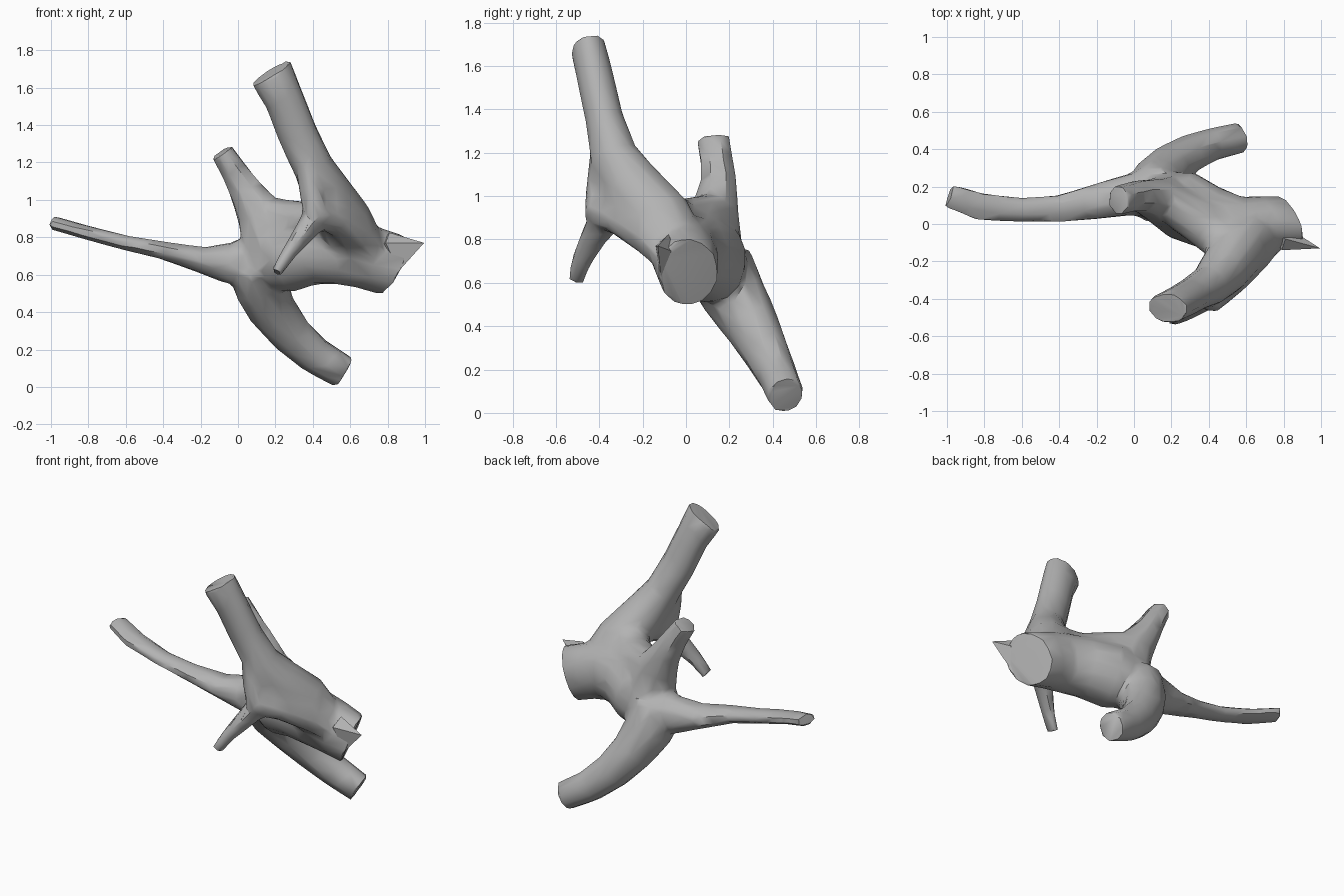
import bpy, bmesh, math
from mathutils import Vector

if "Cube" in bpy.data.objects:
    bpy.data.objects.remove(bpy.data.objects["Cube"])

grey = bpy.data.materials.new("stone grey")
grey.diffuse_color = (0.45, 0.45, 0.45, 1)
grey.use_nodes = True
grey.node_tree.nodes["Principled BSDF"].inputs["Base Color"].default_value = grey.diffuse_color


def tube(bm, stops, up=(0, 0, 1), sides=10):
    """Loft rings along a path; each stop is x, y, z, side radius, up radius."""
    pts = [Vector(s[:3]) for s in stops]
    rings = []
    for i, s in enumerate(stops):
        d = (pts[min(i + 1, len(pts) - 1)] - pts[max(i - 1, 0)]).normalized()
        side = d.cross(Vector(up)).normalized()
        top = side.cross(d)
        ring = []
        for k in range(sides):
            a = 2 * math.pi * (k + 0.5) / sides
            ring.append(bm.verts.new(pts[i] + side * s[3] * math.cos(a) + top * s[4] * math.sin(a)))
        rings.append(ring)
    for a, b in zip(rings, rings[1:]):
        for k in range(sides):
            n = (k + 1) % sides
            bm.faces.new((a[k], a[n], b[n], b[k]))
    bm.faces.new(rings[0][::-1])
    bm.faces.new(rings[-1])
    return rings


def finish(bm, name):
    bmesh.ops.recalc_face_normals(bm, faces=bm.faces)
    me = bpy.data.meshes.new(name)
    bm.to_mesh(me)
    bm.free()
    me.materials.append(grey)
    ob = bpy.data.objects.new(name, me)
    bpy.context.collection.objects.link(ob)
    bpy.ops.object.select_all(action='DESELECT')
    ob.select_set(True)
    bpy.context.view_layer.objects.active = ob
    return ob


bm = bmesh.new()
# thick trunk from the cut end to the rear fork
trunk = tube(bm, [(.82, .01, .65, .14, .165), (.68, .0, .70, .15, .175), (.56, -.005, .73, .155, .185),
                  (.40, .035, .735, .175, .19), (.25, .105, .70, .19, .20), (.09, .16, .67, .12, .14)], sides=14)
# slanted cut on the trunk end
for v in trunk[0]:
    v.co.x = .755 - .40 * (v.co.y - .02) + .42 * (v.co.z - .49)
# large upper arm
arm = tube(bm, [(.178, -.45, 1.685, .082, .115), (.25, -.415, 1.53, .087, .107), (.32, -.375, 1.35, .09, .108),
                (.40, -.33, 1.18, .112, .108), (.48, -.245, 1.03, .147, .135), (.57, -.125, .885, .165, .15),
                (.66, -.03, .74, .13, .13)], up=(1, 0, 0), sides=12)
# slanted cut on the arm end
for v in arm[0]:
    v.co.z = 1.68 + .62 * (v.co.x - .178) + .30 * (v.co.y + .45)
# rib running down the front of the arm and back to the trunk
tube(bm, [(.37, -.37, 1.22, .07, .07), (.39, -.395, 1.05, .065, .065), (.41, -.405, .935, .075, .075),
          (.53, -.29, .895, .09, .09), (.65, -.15, .81, .10, .10), (.74, -.06, .71, .08, .08)],
     up=(1, -.6, .3), sides=8)
# saddle between the arm and the short branch
tube(bm, [(.15, .13, .92, .10, .10), (.28, .06, .89, .12, .11), (.40, -.03, .88, .12, .11),
          (.52, -.12, .92, .12, .12)], sides=10)
# small hanging twig under the upper arm
tube(bm, [(.47, -.28, .97, .11, .09), (.41, -.375, .895, .085, .075), (.335, -.43, .80, .062, .052),
          (.262, -.482, .70, .047, .037), (.205, -.507, .613, .038, .030)], up=(1, 0, 0), sides=8)
# lower leg
tube(bm, [(.10, .15, .68, .16, .17), (.12, .22, .54, .145, .155), (.185, .30, .41, .125, .135),
          (.285, .37, .28, .105, .115), (.41, .423, .17, .09, .10), (.562, .46, .08, .085, .09)], sides=10)
# short upper branch
tube(bm, [(-.085, .127, 1.255, .080, .064), (-.025, .142, 1.16, .080, .074), (.04, .15, 1.05, .09, .094),
          (.12, .13, .92, .12, .135), (.18, .12, .75, .15, .17)], up=(1, 0, 0), sides=8)
# long thin branch
tube(bm, [(-.988, .15, .877, .067, .038), (-.82, .092, .828, .078, .039), (-.6, .076, .77, .067, .043),
          (-.4, .082, .73, .076, .051), (-.2, .12, .68, .10, .073), (-.06, .15, .66, .115, .115),
          (.12, .17, .67, .14, .15)], sides=8)
stem = finish(bm, "branching_stem")

# fuse the limbs into one skin
m = stem.modifiers.new("fuse", 'REMESH')
m.mode = 'VOXEL'
m.voxel_size = 0.014
bpy.ops.object.modifier_apply(modifier="fuse")

# soften only the forks, so the cut ends stay crisp
forks = stem.vertex_groups.new(name="forks")
centres = [(Vector((.13, .15, .70)), .40), (Vector((.50, -.20, .95)), .33),
           (Vector((.36, .05, .74)), .36), (Vector((.67, -.08, .83)), .17), (Vector((.20, .28, .45)), .22)]
for v in stem.data.vertices:
    w = max(min(1, 2.5 * (1 - (v.co - c).length / r)) for c, r in centres)
    if w > 0:
        forks.add([v.index], w, 'REPLACE')
m = stem.modifiers.new("soften", 'SMOOTH')
m.factor = 0.5
m.iterations = 22
m.vertex_group = "forks"
bpy.ops.object.modifier_apply(modifier="soften")

# coarse facets
m = stem.modifiers.new("facets", 'DECIMATE')
m.ratio = min(1, 1500 / (2 * len(stem.data.polygons)))
bpy.ops.object.modifier_apply(modifier="facets")
stem.data.materials.clear()
stem.data.materials.append(grey)
bpy.ops.object.shade_smooth_by_angle(angle=math.radians(40))

# pointed splinter at the cut end
bm = bmesh.new()
for co in ((.81, -.08, .825), (.79, -.14, .77), (.87, -.05, .74), (.86, -.115, .62), (.74, -.05, .74), (.995, -.13, .77)):
    bm.verts.new(co)
bmesh.ops.convex_hull(bm, input=bm.verts[:])
finish(bm, "end_splinter")
